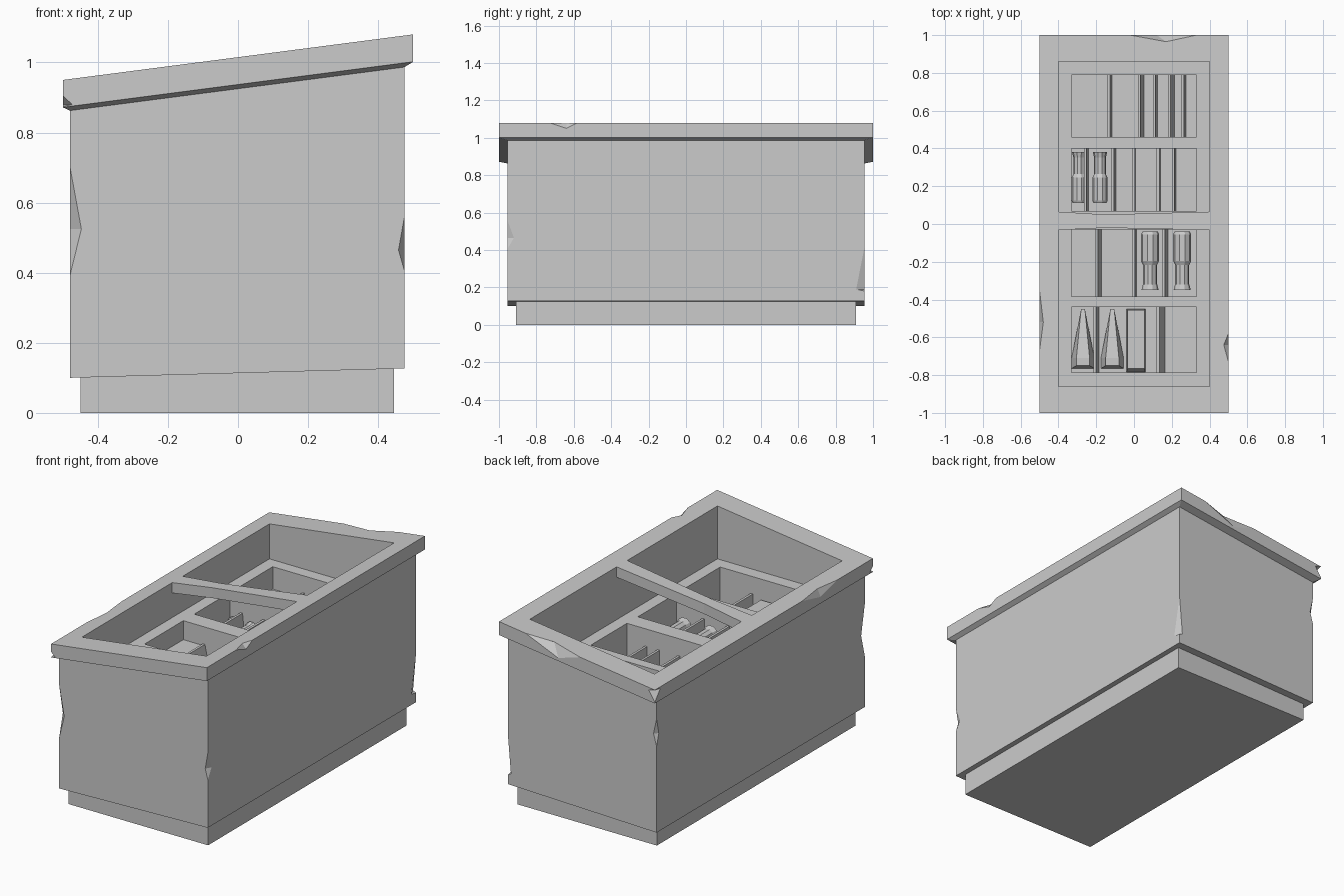
import bpy, bmesh, math
from mathutils import Vector

cube = bpy.data.objects.get("Cube")
if cube:
    bpy.data.objects.remove(cube)

stone = bpy.data.materials.new("pale_grey_stone")
stone.use_nodes = True
grey = (0.6, 0.6, 0.6, 1)
stone.diffuse_color = grey
stone.node_tree.nodes["Principled BSDF"].inputs["Base Color"].default_value = grey


def add_object(name, bm):
    bmesh.ops.recalc_face_normals(bm, faces=bm.faces)
    mesh = bpy.data.meshes.new(name)
    bm.to_mesh(mesh)
    bm.free()
    mesh.materials.append(stone)
    obj = bpy.data.objects.new(name, mesh)
    bpy.context.collection.objects.link(obj)
    return obj


def hull(name, points):
    bm = bmesh.new()
    for p in points:
        bm.verts.new(p)
    out = bmesh.ops.convex_hull(bm, input=bm.verts)
    unused = [v for v in out["geom_interior"] if isinstance(v, bmesh.types.BMVert)]
    bmesh.ops.delete(bm, geom=unused, context="VERTS")
    bmesh.ops.dissolve_limit(bm, angle_limit=0.01, verts=bm.verts, edges=bm.edges)
    return add_object(name, bm)


def ring(x0, x1, y0, y1, height, slope=0.0):
    return [(x, y, height + slope * x) for x in (x0, x1) for y in (y0, y1)]


def box(name, x0, x1, y0, y1, z0, z1, slope0=0.0, slope1=0.0):
    return hull(name, ring(x0, x1, y0, y1, z0, slope0) + ring(x0, x1, y0, y1, z1, slope1))


def cut(obj, cutters):
    for c in cutters:
        m = obj.modifiers.new("cut", "BOOLEAN")
        m.operation, m.solver, m.object = "DIFFERENCE", "EXACT", c
    deps = bpy.context.evaluated_depsgraph_get()
    mesh = bpy.data.meshes.new_from_object(obj.evaluated_get(deps))
    obj.modifiers.clear()
    obj.data = mesh
    for c in cutters:
        bpy.data.objects.remove(c)


def chip(start, end, a, b):
    # Wedge broken off an edge: two points on the edge, one on each face
    start, end, a, b = map(Vector, (start, end, a, b))
    mid = (start + end) / 2
    outside = mid + (mid - (a + b) / 2) * 3
    return hull("chip_cutter", [start, end, a, b, outside])


def corner_chip(x, y, z0, z1, zm, dx, dy):
    return chip((x, y, z0), (x, y, z1), (x + dx, y, zm), (x, y + dy, zm))


SLOPE = 0.13
TOP = 1.015
SHELF = 0.76
FLOOR = 0.56

# Plinth
box("plinth", -0.45, 0.445, -0.91, 0.91, 0, 0.14)

# Chest body, hollowed with four compartments
body = box("chest_body", -0.48, 0.475, -0.955, 0.955, 0.1135, TOP - 0.085, 0.028, SLOPE)
bays = [(0.46, 0.79), (0.07, 0.40), (-0.385, -0.03), (-0.785, -0.44)]
cut(body, [box("cavity", -0.4, 0.4, -0.86, 0.86, SHELF, 1.4)]
    + [box("bay", -0.33, 0.33, y0, y1, FLOOR, 0.9) for y0, y1 in bays]
    + [corner_chip(-0.48, -0.955, 0.39, 0.705, 0.525, 0.033, 0.035),
       corner_chip(0.475, -0.955, 0.405, 0.56, 0.465, -0.017, 0.035),
       corner_chip(0.475, 0.955, 0.18, 0.42, 0.19, -0.02, -0.045),
       corner_chip(-0.48, 0.955, 0.6, 0.76, 0.67, 0.02, -0.02)])

# Sloping rim with a slightly undercut lip
rim = hull("rim", ring(-0.5, 0.5, -1, 1, TOP, SLOPE)
           + ring(-0.5, 0.5, -1, 1, TOP - 0.078, SLOPE)
           + ring(-0.48, 0.475, -0.955, 0.955, TOP - 0.09, SLOPE))
left, right = TOP - SLOPE / 2, TOP + SLOPE / 2
cut(rim, [
    box("opening", -0.4, 0.4, -0.86, 0.86, 0.6, 1.4),
    chip((-0.5, -0.67, left), (-0.5, -0.35, left), (-0.48, -0.52, left + 0.0026), (-0.5, -0.52, left - 0.04)),
    chip((0.5, -0.73, right), (0.5, -0.58, right), (0.475, -0.64, right - 0.003), (0.5, -0.64, right - 0.03)),
    chip((-0.02, 1, TOP - 0.0026), (0.33, 1, TOP + 0.043), (0.17, 0.965, TOP + 0.022), (0.12, 1, TOP - 0.045)),
    corner_chip(-0.5, 1, left - 0.07, left, left - 0.01, 0.04, -0.05),
    corner_chip(-0.5, -1, left - 0.076, left - 0.045, left - 0.07, 0.027, 0.03),
])

# Bowed crossbar, made of two lengths
stations = [(-0.4, -0.032, 0.065), (-0.15, -0.02, 0.05), (0.4, -0.032, 0.065)]
for label, pair in (("right", stations[:2]), ("left", stations[1:])):
    hull("crossbar_" + label, [(x, y, TOP + SLOPE * x - drop)
                               for x, y0, y1 in pair for y in (y0, y1) for drop in (0, 0.06)])

# Leaning boards in the bays: bay number, x, visible width
boards = [(0, -0.13, 0.015), (0, 0.03, 0.025), (0, 0.11, 0.015), (0, 0.19, 0.025), (0, 0.26, 0.015),
          (1, -0.255, 0.015), (1, -0.11, 0.015), (1, 0.0, 0.008), (1, 0.13, 0.01), (1, 0.21, 0.012),
          (2, -0.195, 0.025), (2, 0.0, 0.015), (2, 0.16, 0.02),
          (3, -0.205, 0.02), (3, 0.13, 0.035)]
for bay, x, w in boards:
    y0, y1 = bays[bay]
    hull("board", ring(x - 0.01, x + w, y0, y1, FLOOR - 0.005) + ring(x - 0.01, x + 0.004, y0, y1, FLOOR + 0.1))

# Low blocks beside the boards
box("block", -0.33, -0.195, *bays[2], FLOOR - 0.005, FLOOR + 0.09)
box("block", -0.33, -0.13, *bays[0], FLOOR - 0.005, FLOOR + 0.07)
hull("casket", ring(-0.04, 0.06, -0.785, -0.45, FLOOR - 0.005) + ring(-0.035, 0.055, -0.765, -0.455, FLOOR + 0.09))


# Lying jars, turned around the y axis
def jar(x, y, radius, length, direction):
    profile = [(0, 0.85), (0.05, 1), (0.5, 1), (0.57, 0.78), (0.9, 0.78), (1, 0.95)]
    bm = bmesh.new()
    sides = 10
    rings = [[bm.verts.new((x + radius * r * math.cos(2 * math.pi * i / sides),
                            y + direction * length * t,
                            FLOOR + radius + radius * r * math.sin(2 * math.pi * i / sides)))
              for i in range(sides)] for t, r in profile]
    for a, b in zip(rings, rings[1:]):
        for i in range(sides):
            j = (i + 1) % sides
            bm.faces.new((a[i], a[j], b[j], b[i]))
    bm.faces.new(rings[0])
    bm.faces.new(rings[-1])
    add_object("jar", bm)


for x in (-0.29, -0.18):
    jar(x, 0.11, 0.04, 0.27, 1)
for x in (0.085, 0.255):
    jar(x, -0.04, 0.048, 0.31, -1)

# Tapered flasks in the front bay
for x in (-0.27, -0.115):
    hull("tapered_flask", ring(x - 0.06, x + 0.06, -0.765, -0.71, FLOOR)
         + ring(x - 0.035, x + 0.035, -0.75, -0.71, FLOOR + 0.09)
         + ring(x - 0.01, x + 0.01, -0.46, -0.45, FLOOR + 0.03)
         + ring(x - 0.01, x + 0.01, -0.46, -0.45, FLOOR + 0.05))
